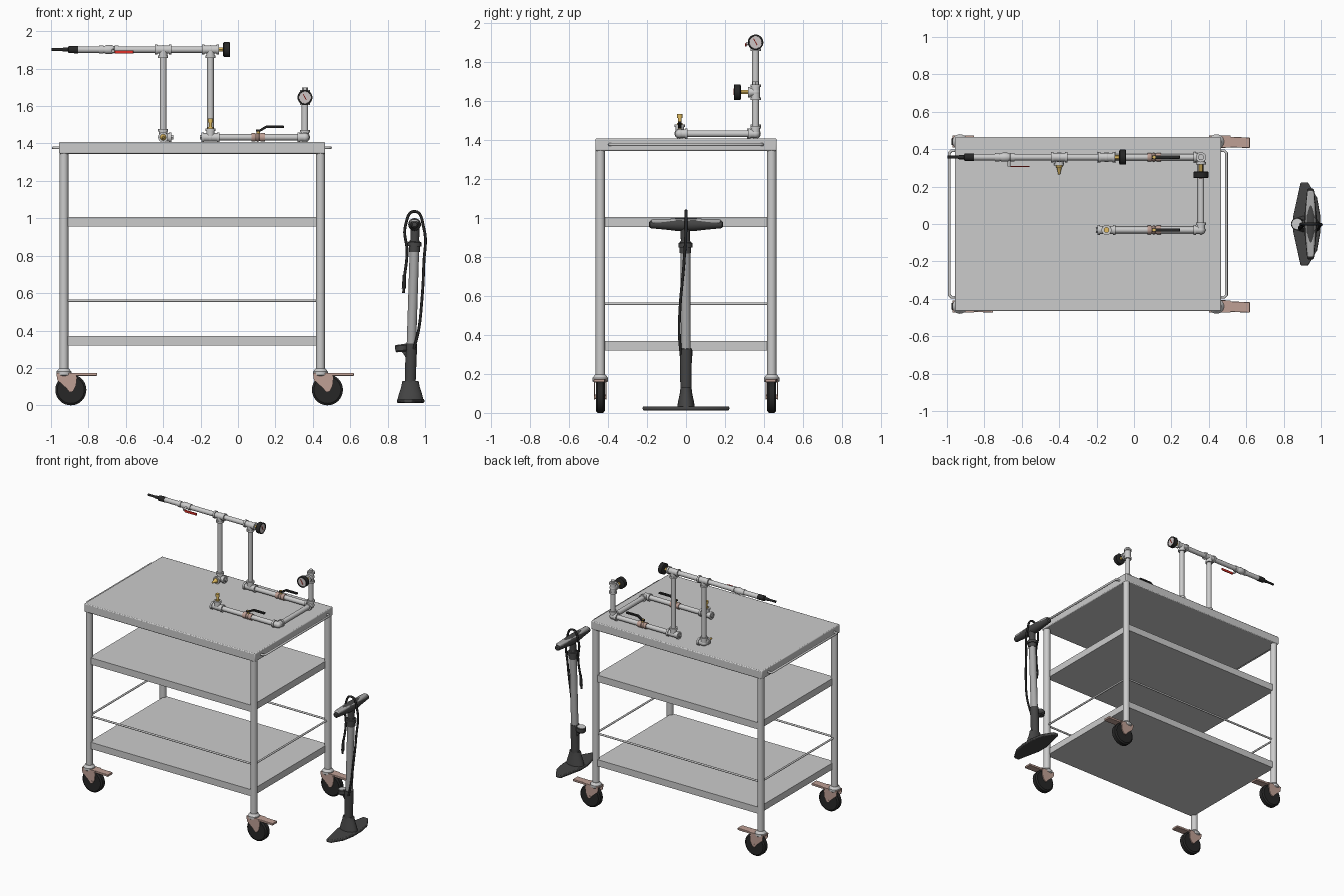
import bpy, bmesh, math
from mathutils import Vector

if "Cube" in bpy.data.objects:
    bpy.data.objects.remove(bpy.data.objects["Cube"])

MATS = {}
COLOURS = dict(black=(.02, .02, .02), brown=(.52, .35, .3), brass=(.75, .5, .12),
               red=(.75, .03, .02), dark=(.06, .06, .06), barrel=(.4, .4, .4), dial=(.6, .55, .55))


def paint(ob, col):
    if col:
        if col not in MATS:
            MATS[col] = bpy.data.materials.new(col)
            MATS[col].diffuse_color = (*COLOURS[col], 1)
        ob.data.materials.append(MATS[col])
    return ob


def finish(name, bm, col=None, bevel=0, segs=2):
    bmesh.ops.recalc_face_normals(bm, faces=bm.faces)
    me = bpy.data.meshes.new(name)
    bm.to_mesh(me)
    bm.free()
    ob = bpy.data.objects.new(name, me)
    bpy.context.collection.objects.link(ob)
    if bevel:
        m = ob.modifiers.new("bevel", 'BEVEL')
        m.width, m.segments, m.limit_method = bevel, segs, 'ANGLE'
    return paint(ob, col)


def lathe(name, a, b, profile, col=None, n=24):
    """Revolve (distance along axis, radius) pairs about the axis a -> b."""
    a, b = Vector(a), Vector(b)
    q = (b - a).to_track_quat('Z', 'Y')
    bm = bmesh.new()
    rings = [[bm.verts.new(a + q @ Vector((r * math.cos(t), r * math.sin(t), d)))
              for t in (2 * math.pi * i / n for i in range(n))] for d, r in profile]
    for r0, r1 in zip(rings, rings[1:]):
        for i in range(n):
            bm.faces.new((r0[i], r0[(i + 1) % n], r1[(i + 1) % n], r1[i]))
    bm.faces.new(rings[0])
    bm.faces.new(rings[-1])
    return finish(name, bm, col)


def rod(name, a, b, r, col=None, r2=None, n=24):
    return lathe(name, a, b, [(0, r), ((Vector(b) - Vector(a)).length, r if r2 is None else r2)], col, n)


def box(name, lo, hi, col=None, bevel=0):
    bm = bmesh.new()
    bmesh.ops.create_cube(bm, size=1)
    for v in bm.verts:
        v.co = [l + (c + .5) * (h - l) for c, l, h in zip(v.co, lo, hi)]
    return finish(name, bm, col, bevel)


def prism(name, pts, lo, hi, col=None, axis='z', bevel=0):
    """Extrude a 2D outline along z (xy outline) or y (xz outline)."""
    bm = bmesh.new()
    at = (lambda p, h: (p[0], p[1], h)) if axis == 'z' else (lambda p, h: (p[0], h, p[1]))
    f = bm.faces.new([bm.verts.new(at(p, lo)) for p in pts])
    ext = bmesh.ops.extrude_face_region(bm, geom=[f])['geom']
    d = Vector(at((0, 0), hi - lo))
    bmesh.ops.translate(bm, vec=d, verts=[v for v in ext if isinstance(v, bmesh.types.BMVert)])
    return finish(name, bm, col, bevel)


def ball(name, c, r, col=None):
    bm = bmesh.new()
    bmesh.ops.create_uvsphere(bm, u_segments=24, v_segments=12, radius=r)
    bmesh.ops.translate(bm, vec=c, verts=bm.verts)
    return finish(name, bm, col)


def tube(name, pts, r, col=None, smooth=True):
    cu = bpy.data.curves.new(name, 'CURVE')
    cu.dimensions, cu.bevel_depth, cu.bevel_resolution = '3D', r, 3
    cu.resolution_u, cu.use_fill_caps = 8, True
    sp = cu.splines.new('BEZIER')
    sp.bezier_points.add(len(pts) - 1)
    for bp, p in zip(sp.bezier_points, pts):
        bp.co = p
        bp.handle_left_type = bp.handle_right_type = 'AUTO' if smooth else 'VECTOR'
    ob = bpy.data.objects.new(name, cu)
    bpy.context.collection.objects.link(ob)
    return paint(ob, col)


# ---- trolley: top, shelves, legs, rails, handles
XL, XR, Y = -.931, .441, .44
box("table_top", (-.957, -.465, 1.345), (.466, .465, 1.408), bevel=.006)
for nm, z0, z1 in (("middle_shelf", .955, 1.006), ("bottom_shelf", .32, .37)):
    box(nm, (XL + .008, -Y - .012, z0), (XR - .008, Y + .012, z1))
for s in (-1, 1):
    rod("long_rail", (XL, s * Y, .56), (XR, s * Y, .56), .007, n=12)
for x, e, d in ((XL, -.988, -1), (XR, .494, 1)):
    rod("short_rail", (x, -Y, .56), (x, Y, .56), .007, n=12)
    tube("push_handle", [(x, -.392, 1.377), (e - d * .012, -.392, 1.377), (e, -.38, 1.377),
                         (e, .38, 1.377), (e - d * .012, .392, 1.377), (x, .392, 1.377)], .008, smooth=False)

# ---- legs and castors
for x in (XL, XR):
    for y in (-Y, Y):
        rod("leg", (x, y, .17), (x, y, 1.35), .024)
        lathe("castor_cup", (x, y, .155), (x, y, 1), [(0, .03), (.008, .04), (.025, .04), (.042, .026)])
        wx = x + .037
        lathe("wheel", (wx, y - .023, .083), (wx, y + .023, .083),
              [(0, .05), (0, .072), (.008, .083), (.038, .083), (.046, .072), (.046, .05)], "black", 32)
        rod("axle", (wx, y - .033, .083), (wx, y + .033, .083), .012, "brown", n=12)
        for s in (-1, 1):
            fork = [(-.04, .168), (.06, .168), (.07, .15), (.065, .105), (.05, .075), (.03, .07), (.015, .09), (-.035, .135)]
            prism("castor_fork", [(x + a, b) for a, b in fork], y + s * .026, y + s * .032, "brown", 'y')
        box("fork_crown", (x - .04, y - .032, .166), (x + .075, y + .032, .174), "brown")
        prism("brake_pedal", [(x + .03, y - .028), (x + .178, y - .034), (x + .178, y + .022), (x + .03, y + .028)],
              .158, .174, "brown", bevel=.003)

# ---- pipework
YB, YF, ZL, ZU = .357, -.032, 1.433, 1.902
XA, XB, XC = -.4, -.147, .358


def pipe(a, b):
    rod("pipe", a, b, .0175)


def fitting(name, c, dirs, l=.04):
    ball(name + "_body", c, .0235)
    for d in dirs:
        c, d = Vector(c), Vector(d)
        lathe(name + "_arm", c, c + d, [(0, .022), (l - .014, .022), (l - .014, .027), (l, .027)])


def gauge(c, d):
    """Round dial; c is the centre of its back, d the way it faces."""
    c, d = Vector(c), Vector(d)
    rod("gauge_stem", c - d * .04, c, .012, "brass", n=6)
    lathe("gauge_case", c, c + d, [(0, .034), (.004, .04), (.034, .04), (.036, .037), (.036, .033), (.031, .032)], "black", 32)
    rod("gauge_dial", c + d * .031, c + d * .033, .032, "dial", n=32)
    f, side = c + d * .035, d.cross(Vector((0, 0, 1)))
    rod("gauge_needle", f - side * .008 - Vector((0, 0, .014)), f + side * .01 + Vector((0, 0, .018)), .0025, "red", n=6)


def ball_valve(x, y):
    lathe("valve_body", (x - .036, y, ZL), (x, y, ZL),
          [(0, .023), (.018, .023), (.024, .019), (.034, .025), (.044, .019), (.05, .023), (.072, .023)], "brown", 12)
    rod("valve_stem", (x, y, ZL), (x, y, ZL + .042), .009, "brass", n=12)
    prism("valve_lever", [(x - .012, ZL + .03), (x + .012, ZL + .03), (x + .045, ZL + .05), (x + .137, ZL + .05),
                          (x + .137, ZL + .062), (x + .04, ZL + .062), (x + .008, ZL + .042), (x - .012, ZL + .042)],
          y - .009, y + .009, "black", 'y', .002)


X, YY, Z = Vector((1, 0, 0)), Vector((0, 1, 0)), Vector((0, 0, 1))
for y in (YB, YF):
    pipe((XB, y, ZL), (XC, y, ZL))
    fitting("end_tee", (XB, y, ZL), (X, -X, Z), .048)
    rod("end_plug", (XB - .056, y, ZL), (XB, y, ZL), .014, n=6)
    ball_valve(.108, y)
pipe((XC, YF, ZL), (XC, YB, ZL))
fitting("front_elbow", (XC, YF, ZL), (-X, YY))
fitting("back_corner_tee", (XC, YB, ZL), (-X, -YY, Z))
# low gauge column
pipe((XC, YB, ZL), (XC, YB, 1.67))
fitting("gauge_tee", (XC, YB, 1.646), (Z, -Z, -YY))
rod("column_cap", (XC, YB, 1.68), (XC, YB, 1.7), .017, n=6)
gauge((XC, .282, 1.646), -YY)
# brass filler on the front tee
lathe("brass_filler", (XB, YF, ZL + .035), (XB, YF, 2),
      [(0, .015), (.02, .015), (.02, .009), (.045, .009), (.045, .014), (.065, .014)], "brass", 12)
# risers and the upper line
for x in (XA, XB):
    pipe((x, YB, ZL), (x, YB, ZU))
    fitting("upper_tee", (x, YB, ZU), (X, -X, -Z), .045)
rod("riser_nut", (XB, YB, ZL + .045), (XB, YB, ZL + .1), .016, "brass", n=12)
pipe((-.86, YB, ZU), (XB, YB, ZU))
fitting("nozzle_tee", (XA, YB, ZL), (Z, -YY, X), .045)
rod("side_plug", (XA + .03, YB, ZL), (XA + .055, YB, ZL), .014, n=6)
lathe("brass_nozzle", (XA, .325, ZL), (XA, 0, ZL), [(0, .017), (.02, .017), (.025, .013), (.06, .005)], "brass", 12)
gauge((-.079, YB, ZU), X)
# hand valve with red lever
lathe("hand_valve", (-.742, YB, ZU), (0, YB, ZU),
      [(0, .022), (.022, .022), (.024, .018), (.038, .024), (.065, .024), (.08, .018), (.082, .022), (.104, .022)], None, 12)
rod("hand_valve_stem", (-.668, YB, ZU), (-.668, .308, ZU - .008), .008, n=12)
box("red_lever", (-.66, .304, ZU - .022), (-.56, .311, ZU - .004), "red", .002)
# hose tail
lathe("hose_tail", (-.855, YB, ZU), (-1, YB, ZU),
      [(0, .02), (.05, .019), (.055, .011), (.08, .011), (.085, .008), (.143, .008)], "black", 16)

# ---- floor pump
foot = [(.868, -.12), (.89, -.222), (.93, -.222), (.98, -.14), (.996, -.05)]
foot += [(x, -y) for x, y in reversed(foot)] + [(.85, .04), (.85, -.04)]
prism("pump_foot", foot, .013, .034, "dark", bevel=.006)
hub = lathe("pump_hub", (0, 0, 0), (0, 0, 1), [(0, .07), (.035, .062), (.07, .05), (.105, .043)], "dark")
hub.location, hub.scale = (.922, 0, .026), (1, .65, 1)
low, top = Vector((.92, 0, .1)), Vector((.944, -.003, .86))
at = lambda z: low.lerp(top, (z - .1) / .76)
rod("pump_sleeve", at(.1), at(.33), .029, "dark", .031)
rod("pump_barrel", at(.3), at(.86), .0255, "barrel")
lathe("pump_cap", at(.82), at(1), [(0, .03), (.03, .03), (.03, .037), (.052, .037), (.055, .028), (.062, .026)], "dark")
rod("pump_neck", at(.87), at(.95), .024, "dark")
lathe("pump_handle", (.944, -.19, .967), (.944, 1, .967),
      [(0, .012), (.006, .019), (.09, .027), (.15, .034), (.23, .034), (.29, .027), (.374, .019), (.38, .012)], "dark")
prism("handle_grip", [(.925, -.178), (.963, -.178), (.972, 0), (.963, .178), (.925, .178), (.916, 0)], .97, .994, "barrel", bevel=.008)
# pump gauge on a bracket
prism("gauge_bracket", [(.862, .3), (.92, .32), (.925, .21), (.905, .24), (.885, .275)], -.016, .016, "dark", 'y', .003)
lathe("pump_gauge", (.876, 0, .286), (.872, 0, .33), [(0, .028), (.008, .034), (.034, .034), (.038, .03)], "dark")
rod("pump_gauge_face", (.872, 0, .323), (.8715, 0, .3265), .029)
# hose and chuck
tube("pump_hose", [(.94, -.026, .3), (.965, -.034, .4), (.982, -.03, .55), (.993, -.012, .75), (.993, 0, .95),
                   (.944, 0, 1.037), (.895, 0, .96), (.904, -.008, .82), (.889, -.018, .68)], .0075, "black")
lathe("hose_chuck", (.89, -.018, .7), (.885, -.02, .6), [(0, .009), (.04, .01), (.075, .011), (.075, .008), (.1, .007)], "black", 12)

# ---- smooth shading with sharp edges kept
bpy.ops.object.select_all(action='DESELECT')
for ob in bpy.data.objects:
    if ob.type == 'MESH':
        ob.select_set(True)
        bpy.context.view_layer.objects.active = ob
bpy.ops.object.shade_smooth_by_angle(angle=math.radians(35))

for m in bpy.data.materials:
    if m.users and not m.is_grease_pencil:
        m.use_nodes = True
        m.node_tree.nodes["Principled BSDF"].inputs["Base Color"].default_value = m.diffuse_color
